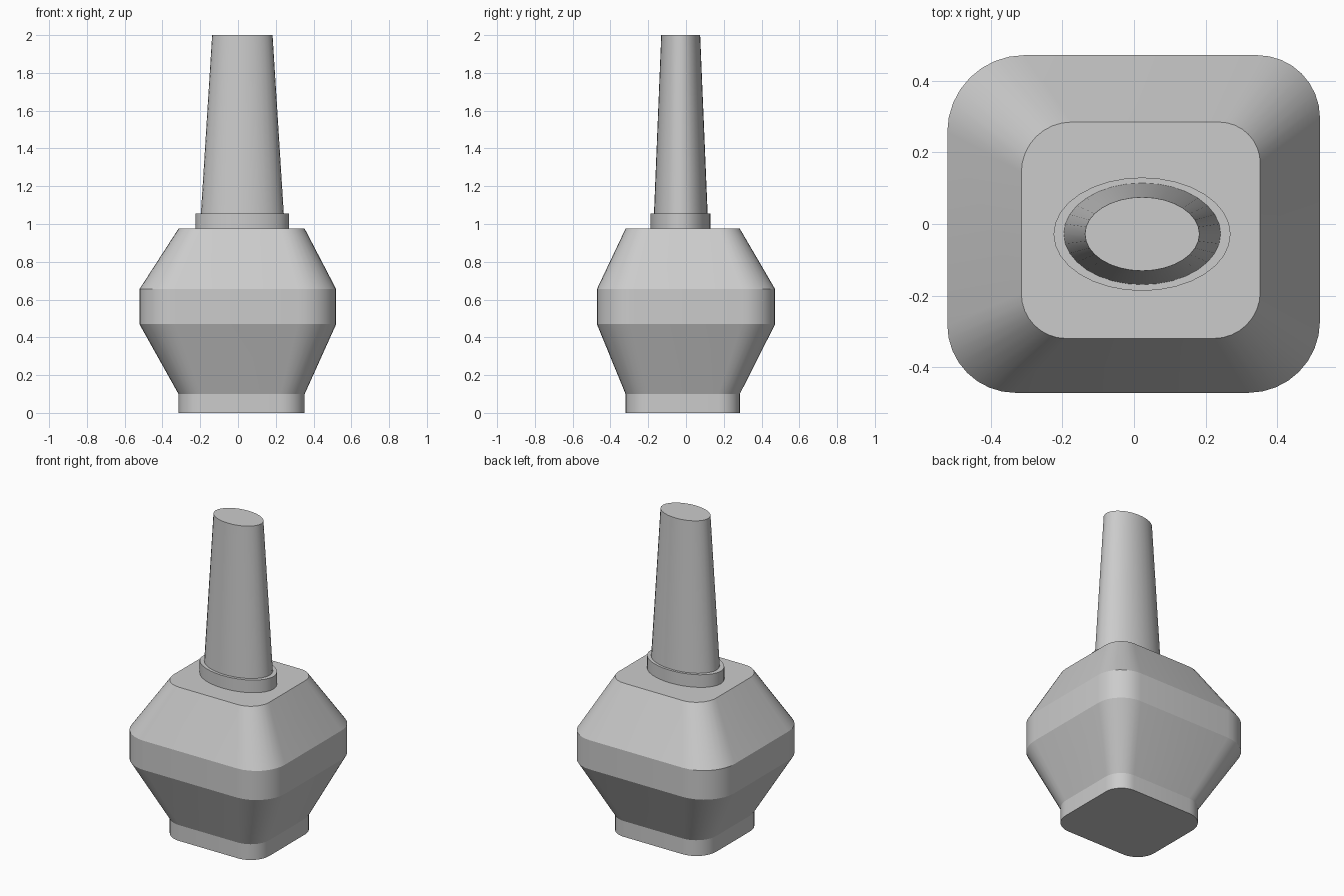
import bpy, bmesh
from math import sin, cos, pi, radians

if "Cube" in bpy.data.objects:
    bpy.data.objects.remove(bpy.data.objects["Cube"])


def rounded_rect(x0, x1, y0, y1, radii, z, seg=8):
    """Outline with its own radius per corner: back right, back left, front left, front right."""
    a, b, c, d = radii
    centres = [(x1 - a, y1 - a), (x0 + b, y1 - b), (x0 + c, y0 + c), (x1 - d, y0 + d)]
    pts = []
    for k, ((cx, cy), r) in enumerate(zip(centres, radii)):
        for i in range(seg + 1):
            t = (k + i / seg) * pi / 2
            pts.append((cx + r * cos(t), cy + r * sin(t), z))
    return pts


def ellipse(x0, x1, y0, y1, z, n=32):
    cx, cy, rx, ry = (x0 + x1) / 2, (y0 + y1) / 2, (x1 - x0) / 2, (y1 - y0) / 2
    return [(cx + rx * cos(2 * pi * i / n), cy + ry * sin(2 * pi * i / n), z) for i in range(n)]


def loft(name, sections):
    """Skin a stack of matching outlines and cap both ends."""
    bm = bmesh.new()
    rings = [[bm.verts.new(p) for p in s] for s in sections]
    n = len(rings[0])
    for lo, hi in zip(rings, rings[1:]):
        for i in range(n):
            j = (i + 1) % n
            bm.faces.new((lo[i], lo[j], hi[j], hi[i]))
    bm.faces.new(rings[0][::-1])
    bm.faces.new(rings[-1])
    mesh = bpy.data.meshes.new(name)
    bm.to_mesh(mesh)
    bm.free()
    ob = bpy.data.objects.new(name, mesh)
    bpy.context.collection.objects.link(ob)
    bpy.ops.object.select_all(action='DESELECT')
    ob.select_set(True)
    bpy.context.view_layer.objects.active = ob
    bpy.ops.object.shade_smooth_by_angle(angle=radians(19))
    return ob


# Body: straight foot, flare, wide band, tapered shoulder
small = (-0.315, 0.353, -0.32, 0.285, (0.115, 0.14, 0.125, 0.13))
wide = (-0.522, 0.52, -0.472, 0.472, (0.175, 0.215, 0.19, 0.20))
profile = [(small, 0), (small, 0.10), (wide, 0.47), (wide, 0.655), (small, 0.975)]
loft("vase_body", [rounded_rect(*s, z) for s, z in profile])

# Collar ring at the base of the neck
collar = (-0.225, 0.27, -0.187, 0.13)
loft("neck_collar", [ellipse(*collar, 0.965), ellipse(*collar, 1.055)])

# Tapered oval neck
loft("neck", [ellipse(-0.197, 0.243, -0.17, 0.115, 1.045),
              ellipse(-0.137, 0.183, -0.131, 0.075, 2.0)])
